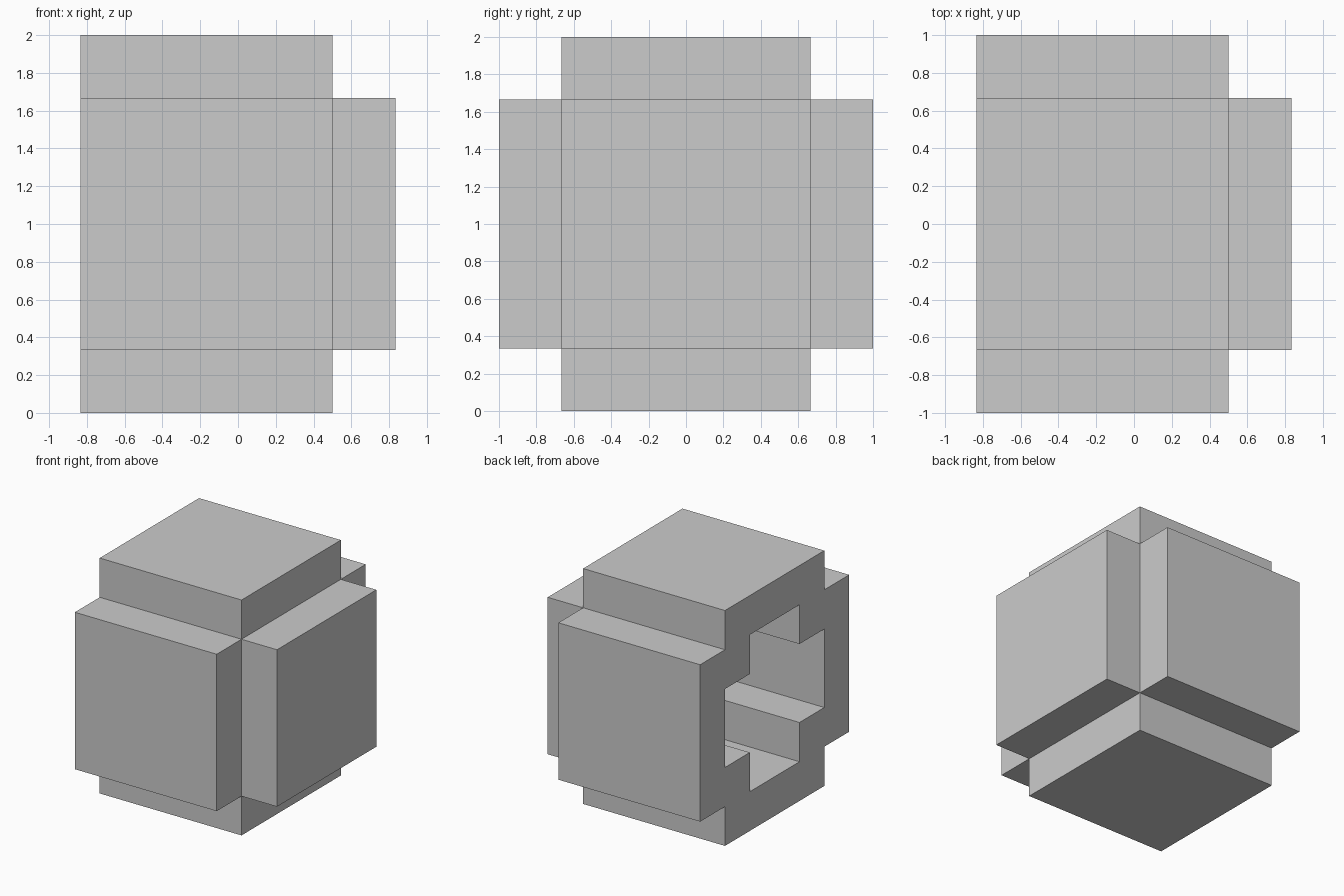
import bpy, bmesh

if "Cube" in bpy.data.objects:
    bpy.data.objects.remove(bpy.data.objects["Cube"])

U = 1 / 3            # block size; every dimension is a multiple of it
BACK = -2.5 * U      # plane of the open side


def plus_ring(bm, arm, half, x):
    """Twelve corners of a plus-shaped section in the YZ plane."""
    ring = []
    for y, z in ((arm, -half), (arm, half), (half, half)):
        ring.append((y, z))
    points = []
    for _ in range(4):
        points += ring
        ring = [(-z, y) for y, z in ring]
    return [bm.verts.new((x, y, z + 1)) for y, z in points]


def bridge(bm, a, b):
    n = len(a)
    for i in range(n):
        j = (i + 1) % n
        bm.faces.new((a[i], a[j], b[j], b[i]))


def stepped_cap(bm, ring, step):
    """Close a plus ring: four flat arms and a square block pushed along +x."""
    for k in range(4):
        bm.faces.new([ring[3 * k + d] for d in (-1, 0, 1, 2)])
    inner = [ring[3 * k + 2] for k in range(4)]
    outer = [bm.verts.new((v.co.x + step, v.co.y, v.co.z)) for v in inner]
    bridge(bm, inner, outer)
    bm.faces.new(outer)


bm = bmesh.new()

# Outer skin, rim around the opening, then the hollow one block further in
rings = [plus_ring(bm, 3 * U, 2 * U, 1.5 * U),
         plus_ring(bm, 3 * U, 2 * U, BACK),
         plus_ring(bm, 2 * U, U, BACK),
         plus_ring(bm, 2 * U, U, 0.5 * U)]
for a, b in zip(rings, rings[1:]):
    bridge(bm, a, b)

# Raised block on the closed side, outside and inside
stepped_cap(bm, rings[0], U)
stepped_cap(bm, rings[-1], U)

bmesh.ops.recalc_face_normals(bm, faces=bm.faces)
mesh = bpy.data.meshes.new("hollow_block_shell")
bm.to_mesh(mesh)
bm.free()
shell = bpy.data.objects.new("hollow_block_shell", mesh)
bpy.context.collection.objects.link(shell)
